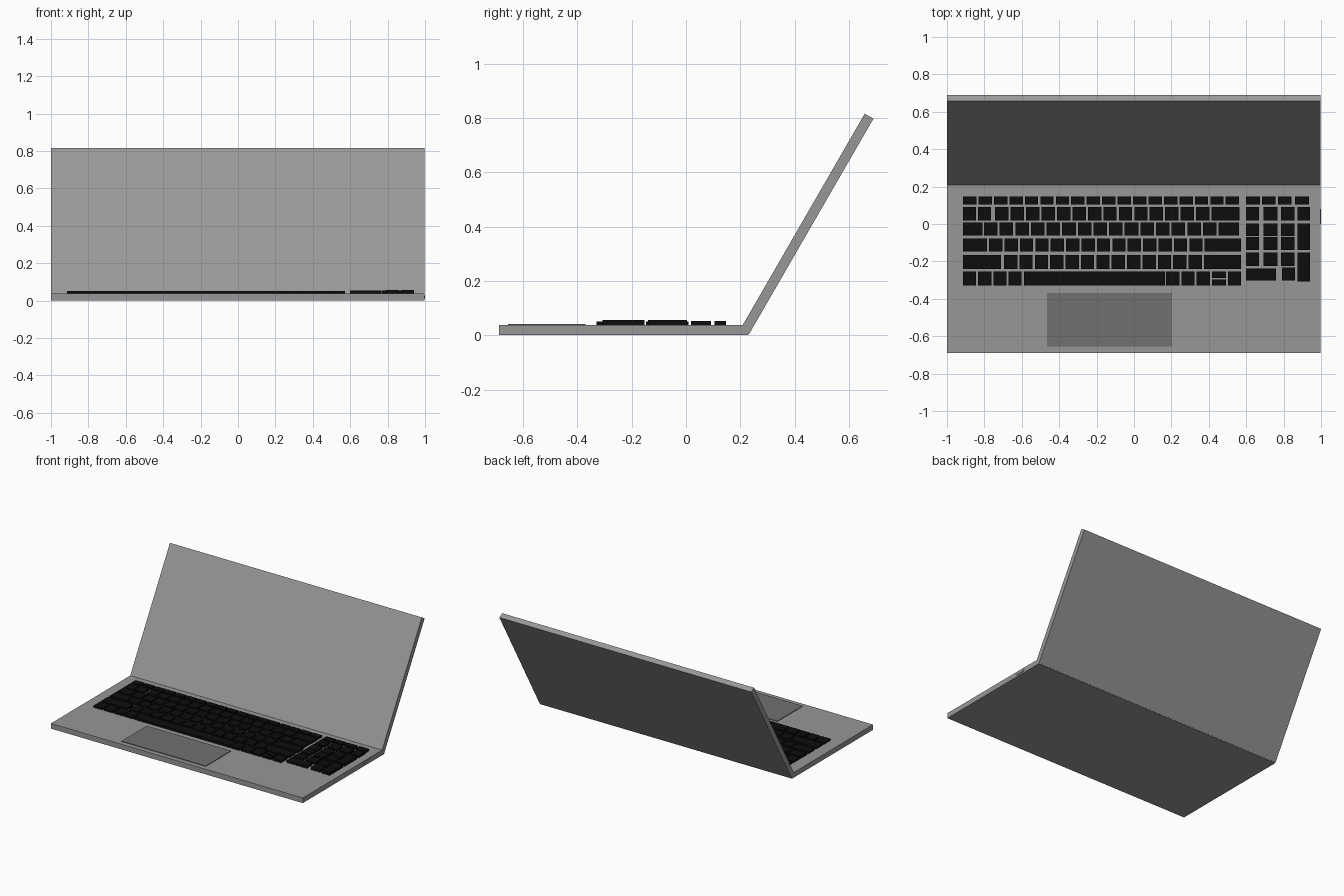
import bpy, bmesh, math
from mathutils import Matrix, Vector

if "Cube" in bpy.data.objects:
    bpy.data.objects.remove(bpy.data.objects["Cube"])

def material(name, v):
    m = bpy.data.materials.new(name)
    m.diffuse_color = (v, v, v, 1)
    m.use_nodes = True
    m.node_tree.nodes["Principled BSDF"].inputs["Base Color"].default_value = m.diffuse_color
    return m

GREY = material("case grey", 0.31)
PAD = material("trackpad grey", 0.165)
BLACK = material("key black", 0.004)

def boxes(name, mat, items):
    """One object made of boxes given as (x0, x1, y0, y1, z0, z1)."""
    bm = bmesh.new()
    for x0, x1, y0, y1, z0, z1 in items:
        c = Vector(((x0 + x1) / 2, (y0 + y1) / 2, (z0 + z1) / 2))
        bmesh.ops.create_cube(bm, size=1, matrix=Matrix.Translation(c)
                              @ Matrix.Diagonal((x1 - x0, y1 - y0, z1 - z0, 1)))
    me = bpy.data.meshes.new(name)
    bm.to_mesh(me)
    bm.free()
    me.materials.append(mat)
    ob = bpy.data.objects.new(name, me)
    bpy.context.collection.objects.link(ob)
    return ob

TOP = 0.037      # top of the base
T = 0.037        # lid thickness
R = 0.996        # right edge of the case

# Case
boxes("base", GREY, [(-1, R, -0.689, 0.228, 0, TOP)])
lid = boxes("screen_lid", GREY, [(-1, R, 0, 0.917, 0, T)])
lid.rotation_euler.x = math.radians(60)
lid.location = (0, 0.2315, 0.003)
boxes("side_port", GREY, [(R - 0.01, 1, 0.0, 0.08, 0.012, 0.028)])
boxes("trackpad", PAD, [(-0.465, 0.203, -0.655, -0.37, TOP - 0.01, 0.0415)])

# Main keyboard: every row is wide keys, a run of equal keys, wide keys
GAP = 0.011
def row(y0, y1, left, start, end, count, right):
    p = (end - start) / count
    spans = left + [(start + i * p, start + (i + 1) * p - GAP) for i in range(count)] + right
    return [(a, b, y0, y1, TOP - 0.005, 0.051) for a, b in spans]

keys = row(0.104, 0.147, [], -0.914, 0.573, 18, [])
keys += row(0.019, 0.092, [(-0.914, -0.845), (-0.834, -0.765)], -0.743, 0.415, 14, [(0.415, 0.565)])
keys += row(-0.062, 0.009, [(-0.914, -0.81)], -0.802, 0.452, 15, [(0.452, 0.562)])
keys += row(-0.147, -0.078, [(-0.914, -0.786)], -0.775, 0.378, 14, [(0.378, 0.572)])
keys += row(-0.241, -0.166, [(-0.914, -0.711)], -0.695, 0.374, 13, [(0.374, 0.572)])
keys += row(-0.329, -0.254, [], -0.914, -0.59, 4, [(-0.588, 0.166)])
keys += row(-0.329, -0.254, [], 0.171, 0.417, 3, [(0.502, 0.572)])
# Halved arrow keys
keys += [(0.417, 0.491, a, b, TOP - 0.005, 0.051) for a, b in ((-0.288, -0.254), (-0.329, -0.296))]
boxes("keyboard_keys", BLACK, keys)

# Number pad
COLS = [(0.598, 0.669), (0.693, 0.768), (0.786, 0.857)]
LAST = (0.875, 0.941)
Z = (TOP - 0.005, 0.053)
pad = [(a, b, 0.104, 0.147, *Z) for a, b in ((0.598, 0.673), (0.684, 0.757), (0.77, 0.843), (0.86, 0.935))]
pad += [(a, b, 0.019, 0.092, *Z) for a, b in COLS + [LAST]]
for y0, y1 in ((-0.065, 0.003), (-0.139, -0.07), (-0.224, -0.153)):
    pad += [(a, b, y0, y1, *Z) for a, b in COLS]
pad += [(0.598, 0.758, -0.303, -0.238, *Z),
        (0.79, 0.861, -0.303, -0.233, TOP - 0.005, 0.056)]
pad += [(*LAST, y0, y1, TOP - 0.005, 0.056) for y0, y1 in ((-0.139, 0.003), (-0.307, -0.153))]
boxes("number_pad_keys", BLACK, pad)
